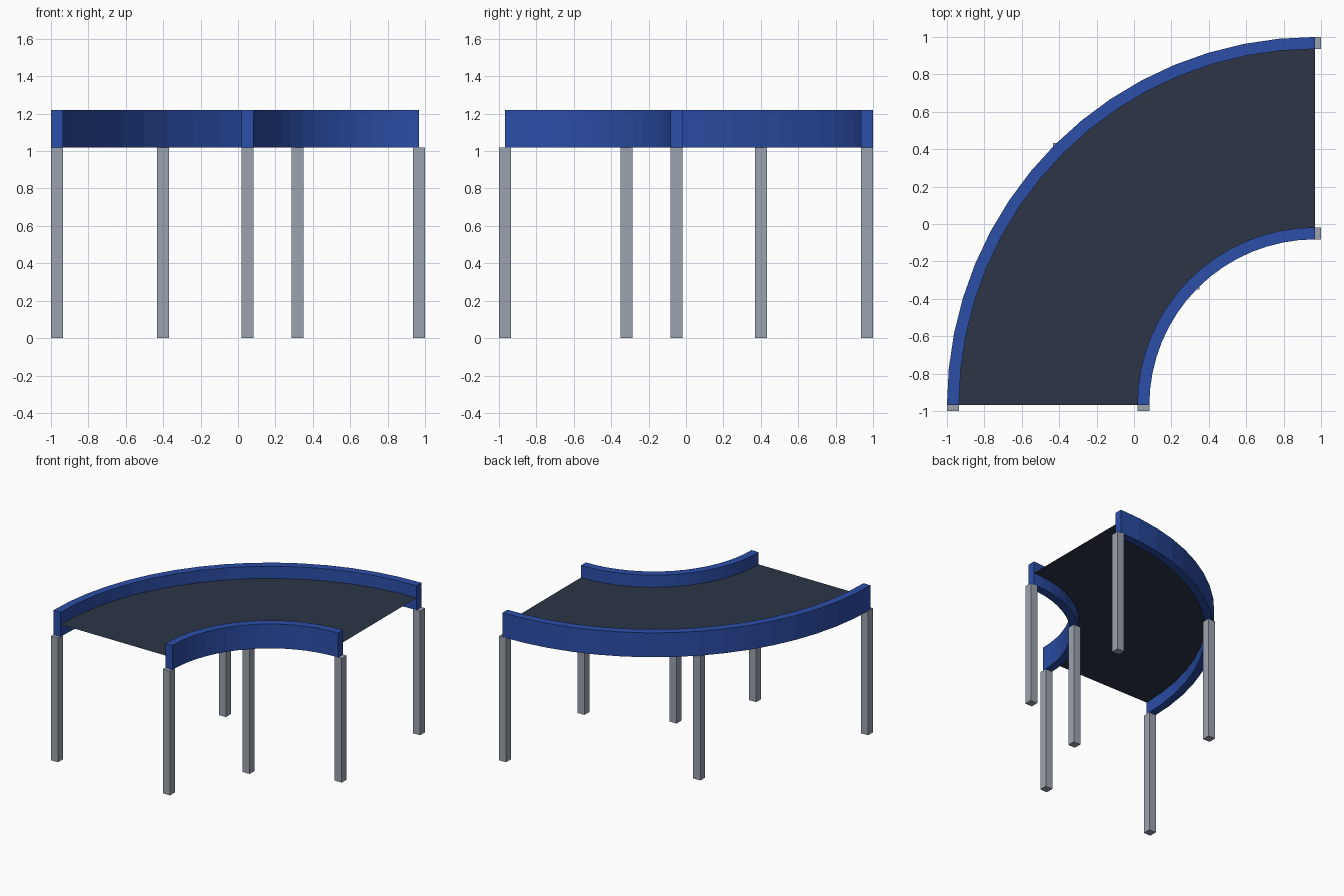
import bpy, bmesh
from math import cos, sin, pi
from mathutils import Vector

cube = bpy.data.objects.get("Cube")
if cube:
    bpy.data.objects.remove(cube, do_unlink=True)

PIVOT = Vector((0.968, -0.968, 0))   # centre of the quarter turn
HALF = 0.032                         # half width of rails and legs
RADII = {"inner": 0.918, "outer": 1.936}
RAIL_LOW, RAIL_HIGH, BELT_Z = 1.02, 1.22, 1.12
STEPS = 16


def material(name, rgb):
    """Flat material from 8-bit sRGB."""
    linear = [((c / 255 + 0.055) / 1.055) ** 2.4 for c in rgb] + [1]
    m = bpy.data.materials.new(name)
    m.use_nodes = True
    m.diffuse_color = linear
    m.node_tree.nodes["Principled BSDF"].inputs["Base Color"].default_value = linear
    return m


def add_object(name, bm, mat):
    mesh = bpy.data.meshes.new(name)
    bm.to_mesh(mesh)
    bm.free()
    mesh.materials.append(mat)
    obj = bpy.data.objects.new(name, mesh)
    bpy.context.collection.objects.link(obj)
    return obj


def polar(radius, angle, z=0):
    return PIVOT + Vector((radius * cos(angle), radius * sin(angle), z))


def sweep(name, section, closed, mat):
    """Sweep a (radius, height) section through the quarter turn."""
    bm = bmesh.new()
    rings = [[bm.verts.new(polar(r, pi / 2 * (1 + i / STEPS), z)) for r, z in section]
             for i in range(STEPS + 1)]
    count = len(section)
    for a, b in zip(rings, rings[1:]):
        for j in range(count if closed else count - 1):
            k = (j + 1) % count
            bm.faces.new((a[j], a[k], b[k], b[j]))
    if closed:
        bm.faces.new(rings[0])
        bm.faces.new(rings[-1])
        bmesh.ops.recalc_face_normals(bm, faces=bm.faces)
    else:
        for f in bm.faces:
            f.normal_update()
            if f.normal.z < 0:
                f.normal_flip()
    return add_object(name, bm, mat)


blue = material("rail blue", (43, 78, 168))
dark = material("belt dark slate", (45, 53, 70))
grey = material("leg grey", (156, 163, 175))

# Side rails
for side, r in RADII.items():
    sweep(side + "_rail", [(r - HALF, RAIL_LOW), (r + HALF, RAIL_LOW),
                           (r + HALF, RAIL_HIGH), (r - HALF, RAIL_HIGH)], True, blue)

# Thin belt between the rails
sweep("belt", [(RADII["inner"] + HALF, BELT_Z), (RADII["outer"] - HALF, BELT_Z)], False, dark)

# Square legs at both ends and the middle of each rail
for side, r in RADII.items():
    for place, turn in (("back", 0.5), ("middle", 0.75), ("front", 1.0)):
        bm = bmesh.new()
        bmesh.ops.create_cube(bm, size=1)
        bmesh.ops.scale(bm, vec=(2 * HALF, 2 * HALF, RAIL_LOW), verts=bm.verts)
        leg = add_object(f"{side}_{place}_leg", bm, grey)
        leg.location = polar(r, pi * turn, RAIL_LOW / 2)
